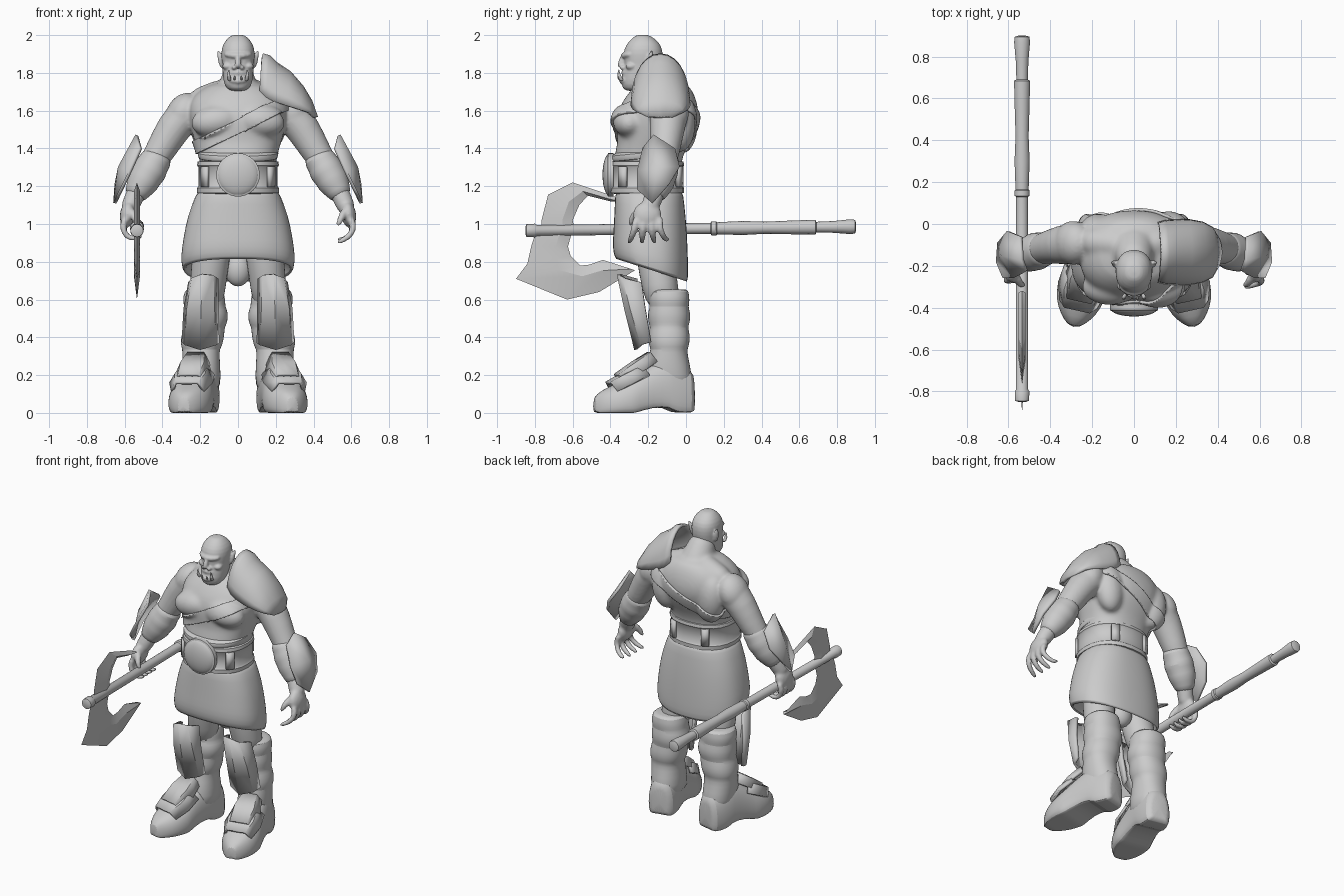
import bpy, bmesh, math
from mathutils import Vector, Matrix

if "Cube" in bpy.data.objects:
    bpy.data.objects.remove(bpy.data.objects["Cube"])

grey = bpy.data.materials.new("plain grey")
grey.diffuse_color = (0.6, 0.6, 0.6, 1)
grey.use_nodes = True
grey.node_tree.nodes["Principled BSDF"].inputs["Base Color"].default_value = grey.diffuse_color


def finish(ob, angle=40):
    bpy.ops.object.select_all(action='DESELECT')
    ob.select_set(True)
    bpy.context.view_layer.objects.active = ob
    bpy.ops.object.shade_smooth_by_angle(angle=math.radians(angle))


def make(name, verts, faces, subsurf=0, thick=0, angle=40):
    bm = bmesh.new()
    vs = [bm.verts.new(v) for v in verts]
    for f in faces:
        bm.faces.new([vs[i] for i in f])
    bmesh.ops.recalc_face_normals(bm, faces=bm.faces)
    me = bpy.data.meshes.new(name)
    bm.to_mesh(me)
    bm.free()
    ob = bpy.data.objects.new(name, me)
    bpy.context.collection.objects.link(ob)
    me.materials.append(grey)
    if thick:
        m = ob.modifiers.new("thickness", 'SOLIDIFY')
        m.thickness, m.offset = thick, 0
    if subsurf:
        m = ob.modifiers.new("smooth", 'SUBSURF')
        m.levels = m.render_levels = subsurf
    finish(ob, angle)
    return ob


def loft(name, rings, subsurf=1, **kw):
    n = len(rings[0])
    faces = [[i * n + j, i * n + (j + 1) % n, (i + 1) * n + (j + 1) % n, (i + 1) * n + j]
             for i in range(len(rings) - 1) for j in range(n)]
    faces += [list(range(n))[::-1], [(len(rings) - 1) * n + j for j in range(n)]]
    return make(name, [v for r in rings for v in r], faces, subsurf, **kw)


def oval(z, front, back, hw, cx=0, p=2.3, n=24, tilt=0):
    """Horizontal rounded ring; tilt lowers it toward the back."""
    out = []
    for k in range(n):
        c, s = math.cos(k * math.tau / n), math.sin(k * math.tau / n)
        x = math.copysign(abs(c) ** (2 / p), c) * hw
        y = (front + back) / 2 + math.copysign(abs(s) ** (2 / p), s) * (back - front) / 2
        out.append(Vector((cx + x, y, z - tilt * (y - front))))
    return out


def tube(name, pts, radii, n=12, subsurf=1, s=1, **kw):
    pts = [Vector((p[0] * s, p[1], p[2])) for p in pts]
    rings = []
    for i, p in enumerate(pts):
        d = (pts[min(i + 1, len(pts) - 1)] - pts[max(i - 1, 0)]).normalized()
        ref = Vector((0, 1, 0)) if abs(d.y) < 0.8 else Vector((1, 0, 0))
        u = d.cross(ref).normalized()
        w = u.cross(d)
        rings.append([p + radii[i] * (u * math.cos(k * math.tau / n) + w * math.sin(k * math.tau / n))
                      for k in range(n)])
    return loft(name, rings, subsurf, **kw)


def blob(name, c, r, s=1, rot=0):
    bm = bmesh.new()
    mat = Matrix.Translation((c[0] * s, c[1], c[2])) @ Matrix.Rotation(rot * s, 4, 'Y') @ Matrix.Diagonal((*r, 1))
    bmesh.ops.create_uvsphere(bm, u_segments=24, v_segments=14, radius=1, matrix=mat)
    bm.verts.index_update()
    ob = make(name, [v.co.copy() for v in bm.verts], [[v.index for v in f.verts] for f in bm.faces])
    bm.free()
    return ob


def plate(name, rows, s=1, thick=0.016, subsurf=0, xf=None, angle=25):
    n = len(rows[0])
    vs = [Vector((p[0] * s, p[1], p[2])) for r in rows for p in r]
    if xf:
        vs = [xf @ v for v in vs]
    faces = [[i * n + j, i * n + j + 1, (i + 1) * n + j + 1, (i + 1) * n + j]
             for i in range(len(rows) - 1) for j in range(n - 1)]
    return make(name, vs, faces, subsurf, thick, angle)


def fuse(name, objs, voxel, rounds=4):
    """Blend overlapping volumes into one smooth skin."""
    bm = bmesh.new()
    for o in objs:
        dg = bpy.context.evaluated_depsgraph_get()
        bm.from_mesh(bpy.data.meshes.new_from_object(o.evaluated_get(dg)))
        bpy.data.objects.remove(o)
    me = bpy.data.meshes.new(name)
    bm.to_mesh(me)
    bm.free()
    ob = bpy.data.objects.new(name, me)
    bpy.context.collection.objects.link(ob)
    m = ob.modifiers.new("blend", 'REMESH')
    m.mode, m.voxel_size = 'VOXEL', voxel
    m = ob.modifiers.new("relax", 'SMOOTH')
    m.factor, m.iterations = 0.5, rounds
    ob.data = bpy.data.meshes.new_from_object(ob.evaluated_get(bpy.context.evaluated_depsgraph_get()))
    ob.modifiers.clear()
    ob.data.materials.clear()
    ob.data.materials.append(grey)
    finish(ob, 60)
    return ob


# Torso with chest, back and trapezius muscles
parts = [loft("core", [oval(*r) for r in (
    (1.12, -.37, -.03, .2), (1.25, -.38, -.03, .2), (1.36, -.385, -.02, .205), (1.43, -.36, .02, .232),
    (1.50, -.37, .055, .25), (1.57, -.37, .072, .265), (1.64, -.345, .062, .265), (1.70, -.30, .04, .22), (1.76, -.25, .0, .12))])]
parts.append(tube("neck", [(0, -.09, 1.66), (0, -.15, 1.76), (0, -.2, 1.85)], [.13, .095, .08]))
for s in (1, -1):
    parts += [blob("pec", (.115, -.30, 1.545), (.135, .088, .085), s, .15),
              blob("lat", (.17, -.03, 1.53), (.09, .08, .15), s, .1),
              tube("trap", [(.03, -.1, 1.72), (.14, -.09, 1.675), (.26, -.08, 1.63)], [.075, .075, .075], s=s)]
torso = fuse("torso", parts, .011, 8)

# Diagonal chest strap: a band cut from the torso surface and lifted
bm = bmesh.new()
bm.from_mesh(torso.data)
axis = Vector((-.44, 0, .9)).normalized()
for off, sign in ((.035, 1), (-.035, -1)):
    bmesh.ops.bisect_plane(bm, geom=bm.verts[:] + bm.edges[:] + bm.faces[:],
                           plane_co=Vector((0, 0, 1.515)) + axis * off, plane_no=axis * sign, clear_outer=True)
bm.normal_update()
for v in bm.verts:
    v.co += v.normal * .013
me = bpy.data.meshes.new("chest_strap")
bm.to_mesh(me)
bm.free()
strap = bpy.data.objects.new("chest_strap", me)
bpy.context.collection.objects.link(strap)
strap.modifiers.new("thickness", 'SOLIDIFY').thickness = .016
finish(strap)

# Head: skull, brow, nose, jaw, ears
parts = [loft("skull", [oval(*r, 0, 2.2, 20) for r in (
    (1.70, -.325, -.22, .045), (1.735, -.345, -.17, .075), (1.79, -.34, -.14, .082), (1.85, -.325, -.125, .085),
    (1.90, -.335, -.12, .092), (1.95, -.32, -.13, .083), (1.985, -.285, -.17, .055), (2.003, -.26, -.2, .03))])]
parts += [tube("brow", [(-.075, -.29, 1.90), (-.03, -.333, 1.89), (.03, -.333, 1.89), (.075, -.29, 1.90)], [.013, .016, .016, .013]),
          tube("nose", [(0, -.335, 1.89), (0, -.346, 1.85), (0, -.343, 1.825)], [.012, .018, .019]),
          tube("lower_lip", [(-.055, -.315, 1.765), (0, -.352, 1.752), (.055, -.315, 1.765)], [.014, .016, .014]),
          tube("upper_lip", [(-.05, -.31, 1.80), (0, -.342, 1.802), (.05, -.31, 1.80)], [.012, .014, .012])]
for s in (1, -1):
    parts += [blob("nostril", (.02, -.335, 1.828), (.014, .016, .012), s),
              blob("cheek", (.055, -.29, 1.835), (.028, .03, .02), s),
              tube("ear", [(.075, -.2, 1.82), (.09, -.19, 1.87), (.108, -.18, 1.925)], [.017, .02, .004], s=s)]
    tube("tusk", [(.042, -.335, 1.755), (.052, -.358, 1.785), (.047, -.355, 1.82)], [.012, .010, .002], s=s)
    tube("tooth", [(.018, -.35, 1.76), (.018, -.36, 1.775), (.018, -.357, 1.785)], [.007, .006, .002], 8, s=s)
fuse("head", parts, .006, 3)

# Arms and hands blended into the torso, with cuffs and bracers
body = [torso]
for s, side in ((1, "left"), (-1, "right")):
    body += [tube("upper", [(.17, -.09, 1.60), (.28, -.09, 1.585), (.345, -.1, 1.505), (.41, -.11, 1.39), (.48, -.13, 1.28)],
                  [.1, .105, .095, .08, .07], 16, s=s),
             blob("shoulder", (.29, -.09, 1.585), (.088, .105, .115), s, -.5),
             blob("palm", (.585, -.205, 1.05), (.04, .075, .07), s, -.15),
             tube("wrist", [(.52, -.15, 1.2), (.56, -.18, 1.12), (.585, -.2, 1.06)], [.06, .05, .05], s=s)]
    for i in range(4):
        y, f = -.27 + i * .042, (i - 1.2) * .01
        if s > 0:
            path = [(.59, y + .01, 1.04), (.615, y, .99), (.6, y + f, .945), (.56, y + 2 * f, .915), (.52, y + 3 * f, .90 + .02 * (i == 3))]
        else:
            path = [(.59, y + .01, 1.04), (.615, y, .99), (.595, y, .93), (.54, y, .918), (.5, y, .945)]
        body.append(tube("finger", path, [.022, .021, .019, .017, .012], 8, s=s))
    body.append(tube("thumb", [(.57, -.24, 1.08), (.545, -.29, 1.03), (.525, -.295, .985)], [.026, .021, .013], 8, s=s))
    tube(side + "_cuff", [(.42, -.115, 1.38), (.43, -.12, 1.345), (.45, -.125, 1.32), (.465, -.13, 1.285), (.49, -.14, 1.25),
                          (.505, -.145, 1.22), (.535, -.16, 1.17), (.55, -.17, 1.14)],
         [.066, .087, .084, .096, .086, .089, .065, .056], 16, s=s)
    plate(side + "_bracer", [[(.515, -.225, 1.40), (.535, -.17, 1.47), (.54, -.06, 1.395)],
                             [(.57, -.255, 1.28), (.627, -.15, 1.30), (.60, -.035, 1.30)],
                             [(.62, -.255, 1.18), (.652, -.18, 1.11), (.645, -.09, 1.21)]], s, .018)
fuse("body", body, .009, 5)

# Belly wrap, belt, belt loops and buckle
loft("belly_wrap", [oval(*r, tilt=-.1) for r in ((1.325, -.36, -.02, .19), (1.325, -.40, -.01, .212),
                                                 (1.36, -.405, -.005, .22), (1.39, -.36, -.02, .2))])
loft("belt", [oval(z, -.40 - e, -.015 + e, .212 + e) for z, e in (
    (1.16, -.02), (1.165, .004), (1.19, .005), (1.2, -.003), (1.3, -.003), (1.31, .005), (1.33, .002), (1.335, -.02))], 0)
for k, a in enumerate((218, 322, 60, 120)):
    c, t = math.cos(math.radians(a)), math.sin(math.radians(a))
    mid = Vector((math.copysign(abs(c) ** .87, c) * .216, -.207 + math.copysign(abs(t) ** .87, t) * .196, 1.25))
    tan, up = Vector((-t, c, 0)) * .025, Vector((0, 0, .055))
    plate("belt_loop_%d" % k, [[mid - tan + up, mid + tan + up], [mid - tan - up, mid + tan - up]], thick=.018)
blob("buckle", (0, -.405, 1.26), (.112, .037, .112))
tube("buckle_rim", [(0, -.385, 1.26), (0, -.412, 1.26), (0, -.417, 1.26)], [.115, .115, .106], 32, 0)

# Skirt with a hem dropping toward the back and a hollow underside
loft("skirt", [oval(z, f, b, hw, 0, 2.4, 32, t) for z, f, b, hw, t in (
    (1.19, -.37, -.02, .205, 0), (1.16, -.375, -.015, .222, 0), (1.05, -.38, .0, .268, .04), (.95, -.385, .008, .29, .12),
    (.88, -.39, .012, .304, .24), (.825, -.38, .012, .298, .32), (.80, -.36, -.0, .275, .33), (.9, -.35, -.01, .26, .2))])
blob("loincloth", (0, -.12, .76), (.07, .06, .09))

# Legs, boots, shin and foot plates
for s, side in ((1, "left"), (-1, "right")):
    tube(side + "_thigh", [(.13, -.17, .95), (.145, -.16, .8), (.16, -.14, .68), (.17, -.11, .55)], [.11, .1, .098, .09], 16, s=s)
    loft(side + "_boot_shaft", [oval(z, f, b, hw, s * cx, 2.2, 20) for z, f, b, hw, cx in (
        (.655, -.17, .0, .08, .18), (.65, -.195, .015, .105, .18), (.59, -.2, .022, .115, .18), (.565, -.19, .012, .108, .175),
        (.53, -.205, .025, .122, .172), (.475, -.2, .022, .117, .172), (.455, -.19, .01, .108, .178), (.42, -.2, .022, .115, .185),
        (.36, -.2, .02, .113, .193), (.34, -.185, .008, .1, .195), (.3, -.2, .01, .1, .197), (.2, -.22, .035, .1, .19),
        (.1, -.22, .035, .093, .185))])
    turn = Matrix.Translation((s * .18, 0, 0)) @ Matrix.Rotation(s * .22, 4, 'Z')
    # foot: upright sections from heel to pointed toe, raised under the arch
    rings = []
    for y, hw, lo, hi in ((.04, .05, .02, .19), (.03, .085, .0, .23), (-.08, .098, .0, .29), (-.10, .1, .03, .30),
                          (-.2, .105, .03, .26), (-.29, .118, .0, .2), (-.31, .12, .0, .19), (-.39, .112, .0, .152),
                          (-.455, .075, .0, .12), (-.505, .025, .0, .085)):
        rings.append([turn @ Vector((hw * math.copysign(abs(math.cos(a)) ** .7, math.cos(a)), y,
                                     max(lo, lo + (hi - lo) * (.32 + .68 * math.sin(a)))))
                      for a in [k * math.tau / 20 for k in range(20)]])
    loft(side + "_foot", rings, 1)
    plate(side + "_shin_guard", [[(.112, -.26, .71), (.135, -.34, .73), (.19, -.358, .735), (.24, -.33, .715), (.255, -.235, .69)],
                                 [(.11, -.24, .55), (.13, -.295, .55), (.195, -.318, .55), (.265, -.29, .55), (.28, -.215, .55)],
                                 [(.107, -.2, .37), (.122, -.24, .36), (.2, -.265, .335), (.275, -.235, .36), (.29, -.185, .375)]],
          s, .018)
    for nm, spec in (("upper", ((-.2, .315, .06), (-.28, .265, .085), (-.375, .20, .075))),
                     ("lower", ((-.25, .245, .1), (-.34, .202, .112), (-.42, .158, .085)))):
        rows = [[(hw * t, y + .03 * (abs(t) > .9), z - .045 * (abs(t) > .9)) for t in (-1, -.7, 0, .7, 1)] for y, z, hw in spec]
        plate(side + "_foot_plate_" + nm, rows, 1, .016, xf=turn)

# Shoulder armour on one side: arched stations from raised collar to outer tip
rows = []
for x, z, hw, drop in ((.13, 1.895, .135, .19), (.165, 1.885, .145, .215), (.20, 1.85, .148, .2), (.275, 1.80, .15, .175),
                       (.34, 1.725, .138, .12), (.385, 1.65, .115, .06), (.415, 1.565, .06, .0)):
    rows.append([(x - .015 * abs(t), -.135 + hw * math.sin(t * math.pi / 2), z - drop * (1 - math.cos(t * math.pi / 2)))
                 for t in [k / 6 for k in range(-6, 7)]])
plate("shoulder_armour", rows, 1, .018, angle=40)

# Axe: turned handle and a crescent blade
X = -.535
tube("axe_handle", [(X, y, .965 + .012 * (y + .85)) for y in (-.85, -.845, -.8, -.79, .13, .135, .16, .165, .3, .42, .55, .67, .685, .69, .78, .87, .895, .9)],
     [.02, .034, .036, .029, .029, .037, .037, .032, .037, .032, .036, .039, .039, .028, .031, .039, .036, .02], 14, 0)
outer = [(-.765, .97), (-.765, 1.02), (-.73, 1.155), (-.60, 1.22), (-.39, 1.15), (-.32, 1.12)]
inner = [(-.59, .97), (-.60, 1.02), (-.565, 1.10), (-.52, 1.15), (-.40, 1.12), (-.33, 1.115)]
low_out = [(-.79, .97), (-.82, .88), (-.84, .79), (-.90, .71), (-.63, .60), (-.46, .64), (-.27, .755)]
low_in = [(-.60, .97), (-.625, .88), (-.61, .83), (-.56, .78), (-.51, .785), (-.44, .81), (-.30, .765)]
for nm, a, b in (("upper", outer, inner), ("lower", low_out, low_in)):
    vs, fs = [], []
    for (ay, az), (by, bz) in zip(a, b):
        m = ((ay + 2 * by) / 3, (az + 2 * bz) / 3)
        vs += [(X, ay, az), (X + .016, *m), (X, by, bz), (X - .016, *m)]
    for i in range(len(a) - 1):
        fs += [[4 * i + j, 4 * i + (j + 1) % 4, 4 * i + 4 + (j + 1) % 4, 4 * i + 4 + j] for j in range(4)]
    fs += [[3, 2, 1, 0], [len(vs) - 4 + j for j in range(4)]]
    make("axe_blade_" + nm, vs, fs, angle=20)
